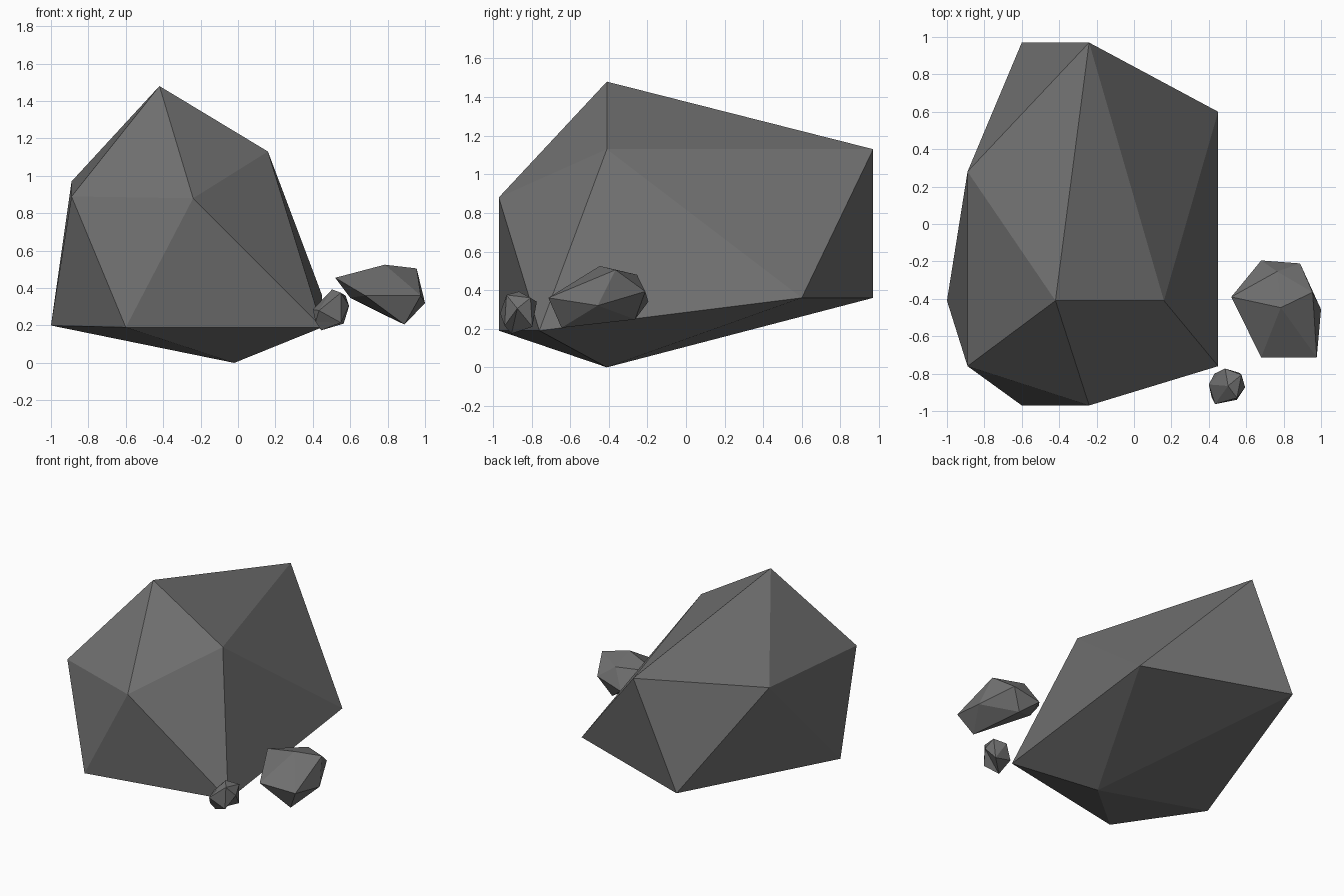
import bpy
import bmesh

cube = bpy.data.objects.get("Cube")
if cube:
    bpy.data.objects.remove(cube, do_unlink=True)

stone = bpy.data.materials.new("dark grey stone")
stone.use_nodes = True
colour = (0.16, 0.16, 0.16, 1)
stone.diffuse_color = colour
bsdf = next(n for n in stone.node_tree.nodes if n.type == "BSDF_PRINCIPLED")
bsdf.inputs["Base Color"].default_value = colour
bsdf.inputs["Roughness"].default_value = 0.9


def rock(name, top, upper, lower, bottom):
    """Twenty-sided rock: two tips and two staggered rings of five corners.
    Each lower corner sits between its upper corner and the next one."""
    bm = bmesh.new()
    tip = bm.verts.new(top)
    base = bm.verts.new(bottom)
    up = [bm.verts.new(p) for p in upper]
    low = [bm.verts.new(p) for p in lower]
    for i in range(len(up)):
        j = (i + 1) % len(up)
        bm.faces.new((tip, up[i], up[j]))
        bm.faces.new((up[i], low[i], up[j]))
        bm.faces.new((up[j], low[i], low[j]))
        bm.faces.new((low[i], base, low[j]))
    bmesh.ops.recalc_face_normals(bm, faces=bm.faces)
    mesh = bpy.data.meshes.new(name)
    bm.to_mesh(mesh)
    bm.free()
    mesh.materials.append(stone)
    obj = bpy.data.objects.new(name, mesh)
    bpy.context.collection.objects.link(obj)
    return obj


# Big boulder
rock("large_rock",
     top=(-0.42, -0.41, 1.48),
     upper=[(0.16, -0.41, 1.13), (-0.24, -0.97, 0.88), (-0.89, -0.76, 0.89),
            (-0.89, 0.28, 0.97), (-0.24, 0.97, 1.13)],
     lower=[(0.45, -0.76, 0.19), (-0.6, -0.97, 0.19), (-1, -0.41, 0.2),
            (-0.6, 0.97, 0.36), (0.45, 0.6, 0.36)],
     bottom=(-0.02, -0.41, 0))

# Mid-sized stone beside it
rock("medium_rock",
     top=(0.785, -0.447, 0.525),
     upper=[(0.52, -0.39, 0.455), (0.68, -0.713, 0.36), (0.977, -0.713, 0.36),
            (0.955, -0.365, 0.505), (0.765, -0.254, 0.48)],
     lower=[(0.6, -0.39, 0.348), (0.89, -0.645, 0.205), (1, -0.457, 0.32),
            (0.888, -0.211, 0.393), (0.68, -0.195, 0.34)],
     bottom=(0.8, -0.264, 0.248))

# Small stone near the front corner
rock("small_rock",
     top=(0.503, -0.866, 0.393),
     upper=[(0.55, -0.93, 0.375), (0.575, -0.806, 0.36), (0.487, -0.773, 0.34),
            (0.4, -0.858, 0.285), (0.433, -0.963, 0.28)],
     lower=[(0.594, -0.874, 0.305), (0.565, -0.796, 0.21), (0.43, -0.8, 0.24),
            (0.415, -0.925, 0.22), (0.55, -0.94, 0.215)],
     bottom=(0.445, -0.904, 0.174))
